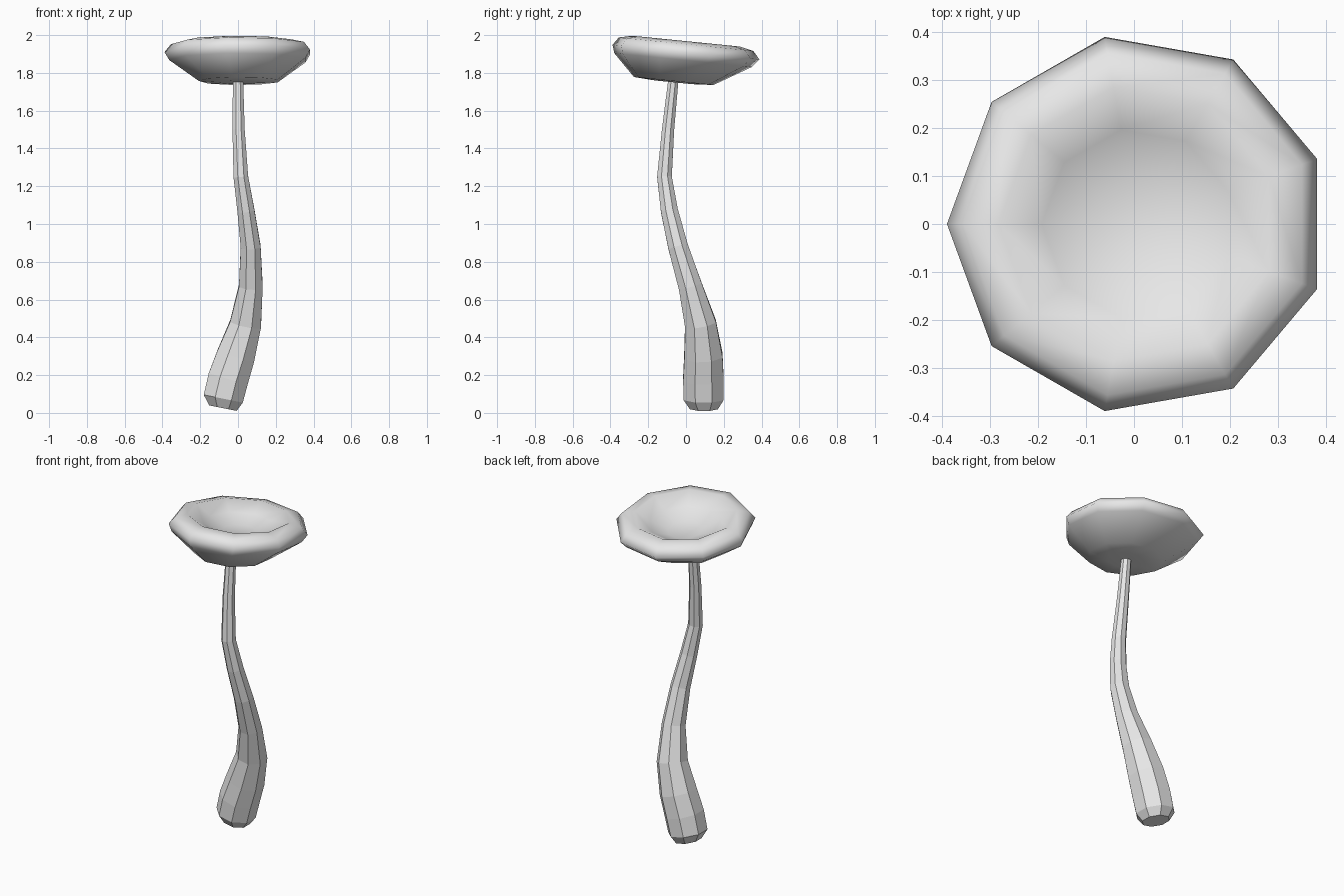
import bpy, bmesh, math
from mathutils import Vector

cube = bpy.data.objects.get("Cube")
if cube:
    bpy.data.objects.remove(cube, do_unlink=True)

grey = bpy.data.materials.new("plain_grey")
grey.use_nodes = True
colour = (0.8, 0.8, 0.8, 1)
grey.diffuse_color = colour
grey.node_tree.nodes["Principled BSDF"].inputs["Base Color"].default_value = colour


def loft(name, rings, sides, phase, smooth):
    """Skin a list of (centre, normal, radius) rings and close both ends."""
    bm = bmesh.new()
    loops = []
    for centre, normal, radius in rings:
        turn = Vector((0, 0, 1)).rotation_difference(normal)
        loop = []
        for i in range(sides):
            a = phase + math.tau * i / sides
            spoke = Vector((math.cos(a), math.sin(a), 0)) * radius
            loop.append(bm.verts.new(centre + turn @ spoke))
        loops.append(loop)
    for low, high in zip(loops, loops[1:]):
        for i in range(sides):
            j = (i + 1) % sides
            bm.faces.new((low[i], low[j], high[j], high[i]))
    for loop in (loops[0], loops[-1]):
        bm.faces.new(loop)
    bmesh.ops.recalc_face_normals(bm, faces=bm.faces)
    for face in bm.faces:
        face.smooth = smooth
    mesh = bpy.data.meshes.new(name)
    bm.to_mesh(mesh)
    bm.free()
    mesh.materials.append(grey)
    obj = bpy.data.objects.new(name, mesh)
    bpy.context.collection.objects.link(obj)
    return obj


# Curved stem, thick at the foot: x, y, z, radius
path = [
    (-0.080, 0.095, 0.025, 0.080), (-0.078, 0.093, 0.075, 0.114),
    (-0.052, 0.092, 0.18, 0.116), (-0.012, 0.092, 0.30, 0.110),
    (0.040, 0.077, 0.47, 0.090), (0.068, 0.023, 0.67, 0.068),
    (0.067, -0.042, 0.88, 0.057), (0.042, -0.088, 1.07, 0.049),
    (0.015, -0.114, 1.25, 0.042), (0.003, -0.095, 1.50, 0.035),
    (0.0, -0.065, 1.78, 0.029),
]
points = [Vector(p[:3]) for p in path]
stem_rings = []
for i, p in enumerate(path):
    ahead = points[min(i + 1, len(points) - 1)]
    behind = points[max(i - 1, 0)]
    normal = (ahead - behind).normalized()
    if i < 2:
        normal = Vector((0.2, 0, 1)).normalized()
    stem_rings.append((points[i], normal, p[3]))
loft("stem", stem_rings, 8, math.pi / 8, False)

# Tilted cap with a hollow top: radius, height, shift towards the front
profile = [
    (0.10, 1.75, 0.065), (0.215, 1.757, 0.065), (0.372, 1.868, 0.015),
    (0.397, 1.91, 0.0), (0.363, 1.952, 0.0), (0.29, 1.968, 0.0),
    (0.20, 1.915, 0.0), (0.10, 1.875, 0.0),
]
tilt = Vector((0, 0.1, 1)).normalized()
cap_rings = [(Vector((0.008, -s, z)), tilt, r) for r, z, s in profile]
loft("cap", cap_rings, 9, math.pi, True)
